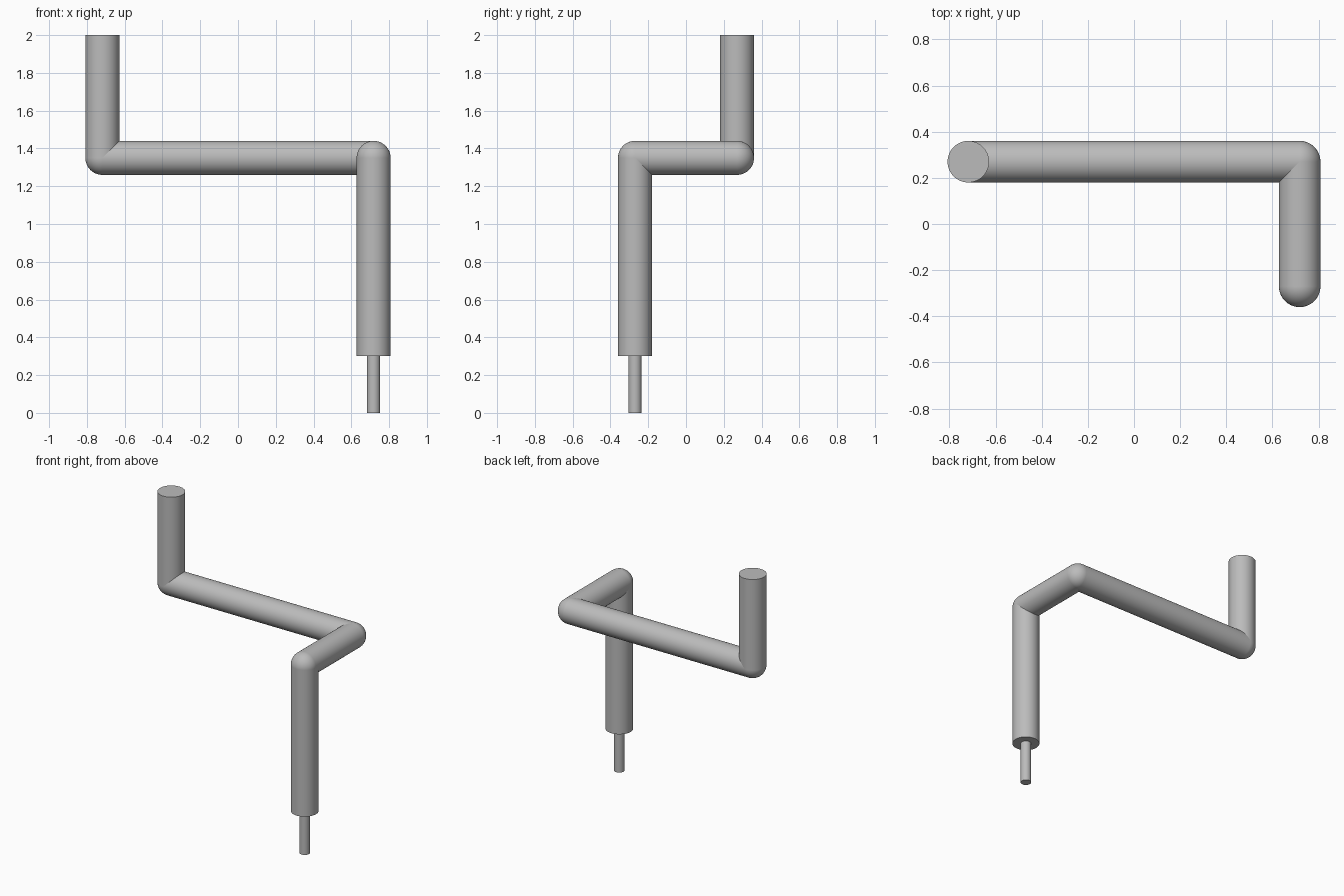
import bpy
import math
from mathutils import Vector

cube = bpy.data.objects.get("Cube")
if cube:
    bpy.data.objects.remove(cube, do_unlink=True)

BAR_RADIUS = 0.09
ROD_RADIUS = 0.035
X, Y, Z = 0.718, 0.27, 1.35      # centre lines of the bent bar

steel = bpy.data.materials.new("grey steel")
steel.use_nodes = True
steel.diffuse_color = (0.5, 0.5, 0.5, 1)
steel.node_tree.nodes["Principled BSDF"].inputs["Base Color"].default_value = (0.5, 0.5, 0.5, 1)


def finish(name):
    obj = bpy.context.object
    obj.name = name
    obj.data.materials.append(steel)
    bpy.ops.object.shade_smooth_by_angle(angle=math.radians(35))


def bar(name, start, end, radius):
    start, end = Vector(start), Vector(end)
    axis = end - start
    bpy.ops.mesh.primitive_cylinder_add(
        vertices=64, radius=radius, depth=axis.length, location=(start + end) / 2,
        rotation=axis.to_track_quat('Z', 'Y').to_euler())
    finish(name)


def elbow(name, centre):
    bpy.ops.mesh.primitive_uv_sphere_add(
        segments=64, ring_count=32, radius=BAR_RADIUS, location=centre)
    finish(name)


# Corners of the bar, from the upper end to the lower end
path = [(-X, Y, 2), (-X, Y, Z), (X, Y, Z), (X, -Y, Z), (X, -Y, 0.3)]
names = ["upper_handle", "long_crossbar", "short_arm", "lower_shaft"]
for name, start, end in zip(names, path, path[1:]):
    bar(name, start, end, BAR_RADIUS)

# Rounded outer corners
for name, corner in zip(["handle_elbow", "rear_elbow", "front_elbow"], path[1:-1]):
    elbow(name, corner)

# Thin rod below the lower shaft
bar("tip_rod", path[-1], (X, -Y, 0), ROD_RADIUS)
